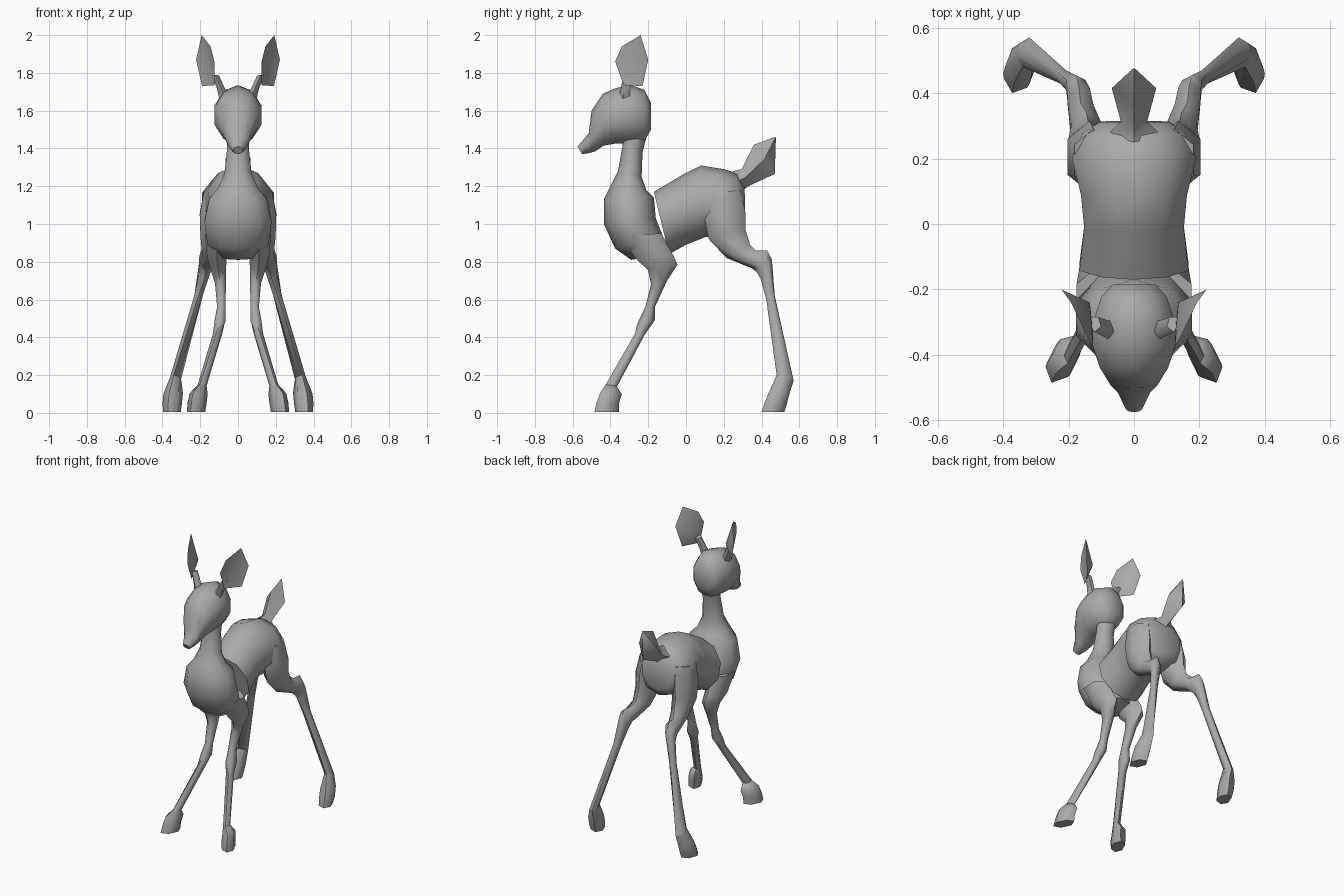
import bpy, bmesh, math
from mathutils import Vector

coat = bpy.data.materials.new("grey_coat")
coat.diffuse_color = (0.4, 0.4, 0.4, 1)


def finish(bm, name, mirror, angle):
    bmesh.ops.recalc_face_normals(bm, faces=bm.faces)
    mesh = bpy.data.meshes.new(name)
    bm.to_mesh(mesh)
    bm.free()
    mesh.materials.append(coat)
    obj = bpy.data.objects.new(name, mesh)
    bpy.context.collection.objects.link(obj)
    if mirror:
        obj.modifiers.new("mirror", 'MIRROR')
    bpy.ops.object.select_all(action='DESELECT')
    obj.select_set(True)
    bpy.context.view_layer.objects.active = obj
    bpy.ops.object.shade_smooth_by_angle(angle=math.radians(angle))
    return obj


def loft(name, rings, sides=8, mirror=False, angle=65):
    """Skin oval rings, each (y1, z1, y2, z2, half width, centre x, yaw shift in x)."""
    bm = bmesh.new()
    loops = []
    for y1, z1, y2, z2, r, *side in rings:
        x, shift = (side + [0, 0])[:2]
        a, b = Vector((x + shift, y1, z1)), Vector((x - shift, y2, z2))
        mid, half = (a + b) / 2, (a - b) / 2
        wide = Vector((abs(half.y), -half.x * (1 if half.y > 0 else -1), 0))
        wide = wide.normalized() if shift else Vector((1, 0, 0))
        loops.append([bm.verts.new(mid + half * math.cos(t) + wide * r * math.sin(t))
                      for t in (2 * math.pi * i / sides for i in range(sides))])
    for p, q in zip(loops, loops[1:]):
        for i in range(sides):
            j = (i + 1) % sides
            bm.faces.new((p[i], p[j], q[j], q[i]))
    bm.faces.new(loops[0])
    bm.faces.new(loops[-1])
    return finish(bm, name, mirror, angle)


# Barrel and rump
loft("body", [
    (-.17, 1.17, -.09, .84, .175), (-.02, 1.26, .00, .89, .16),
    (.08, 1.31, .10, .93, .17), (.20, 1.29, .21, .93, .20),
    (.27, 1.27, .29, .95, .165), (.31, 1.20, .315, 1.00, .11)], 10)

# Neck flowing into the chest
loft("neck_and_chest", [
    (-.34, 1.48, -.20, 1.50, .06), (-.335, 1.42, -.23, 1.38, .06),
    (-.36, 1.28, -.235, 1.25, .075), (-.40, 1.20, -.21, 1.18, .11),
    (-.435, 1.13, -.17, 1.14, .16), (-.435, 1.00, -.16, 1.03, .187),
    (-.375, .87, -.12, .93, .17), (-.29, .81, -.10, .85, .10)], 10)

# Head from the back of the skull to the nose
loft("head", [
    (-.185, 1.64, -.185, 1.50, .07), (-.22, 1.71, -.225, 1.43, .105),
    (-.29, 1.735, -.30, 1.425, .13), (-.37, 1.72, -.38, 1.425, .132),
    (-.44, 1.69, -.435, 1.415, .11), (-.50, 1.60, -.48, 1.385, .075),
    (-.515, 1.48, -.515, 1.375, .052), (-.575, 1.41, -.55, 1.37, .026)], 10)

# Tail: thin root, diamond tuft
loft("tail", [
    (.25, 1.28, .29, 1.17, .085), (.295, 1.29, .33, 1.20, .04),
    (.36, 1.42, .47, 1.265, .068), (.472, 1.462, .476, 1.455, .004)], 4)

# Front legs with knees
loft("front_legs", [
    (-.34, .94, -.13, .95, .075, .11), (-.27, .82, -.065, .83, .06, .112),
    (-.20, .755, -.045, .785, .048, .105), (-.185, .68, -.10, .70, .033, .093),
    (-.215, .56, -.165, .56, .026, .088), (-.255, .48, -.165, .49, .033, .096),
    (-.27, .42, -.215, .42, .025, .108, .008), (-.425, .15, -.365, .14, .022, .19, .012)],
    6, True)

# Front hooves turned outwards
loft("front_hooves", [
    (-.425, .15, -.365, .14, .022, .19, .012), (-.455, .105, -.34, .10, .042, .208, .03),
    (-.475, .05, -.355, .05, .046, .217, .03), (-.485, .005, -.355, .005, .042, .222, .03)],
    6, True)

# Hind legs: haunch, hock, long shank
loft("hind_legs", [
    (.10, 1.16, .29, 1.18, .065, .125), (.095, 1.04, .315, 1.06, .078, .135),
    (.12, .92, .315, .97, .068, .14), (.215, .82, .34, .89, .052, .145),
    (.35, .765, .37, .86, .045, .163), (.375, .745, .43, .86, .04, .17),
    (.395, .71, .455, .81, .034, .178), (.425, .60, .47, .62, .026, .212, .004),
    (.48, .20, .57, .17, .028, .33, .01)], 6, True)

# Hind hooves turned outwards
loft("hind_hooves", [
    (.48, .20, .57, .17, .028, .33, .01), (.435, .10, .55, .11, .05, .343, .022),
    (.415, .05, .535, .05, .05, .348, .022), (.40, .005, .52, .005, .044, .35, .022)],
    6, True)

# Ear stalks
loft("ear_stalks", [
    (-.36, 1.66, -.29, 1.66, .035, .065), (-.345, 1.72, -.29, 1.71, .022, .09),
    (-.33, 1.79, -.28, 1.78, .02, .12)], 5, True)

# Cupped leaf-shaped ears
bm = bmesh.new()
rim = [bm.verts.new(p) for p in (
    (.125, -.33, 1.735), (.125, -.375, 1.86), (.145, -.34, 1.94),
    (.192, -.24, 2.0), (.222, -.20, 1.87), (.19, -.23, 1.73))]
for centre in ((.135, -.24, 1.83), (.155, -.265, 1.84)):
    hub = bm.verts.new(centre)
    for i in range(6):
        bm.faces.new((rim[i], rim[(i + 1) % 6], hub))
finish(bm, "ears", True, 50)
